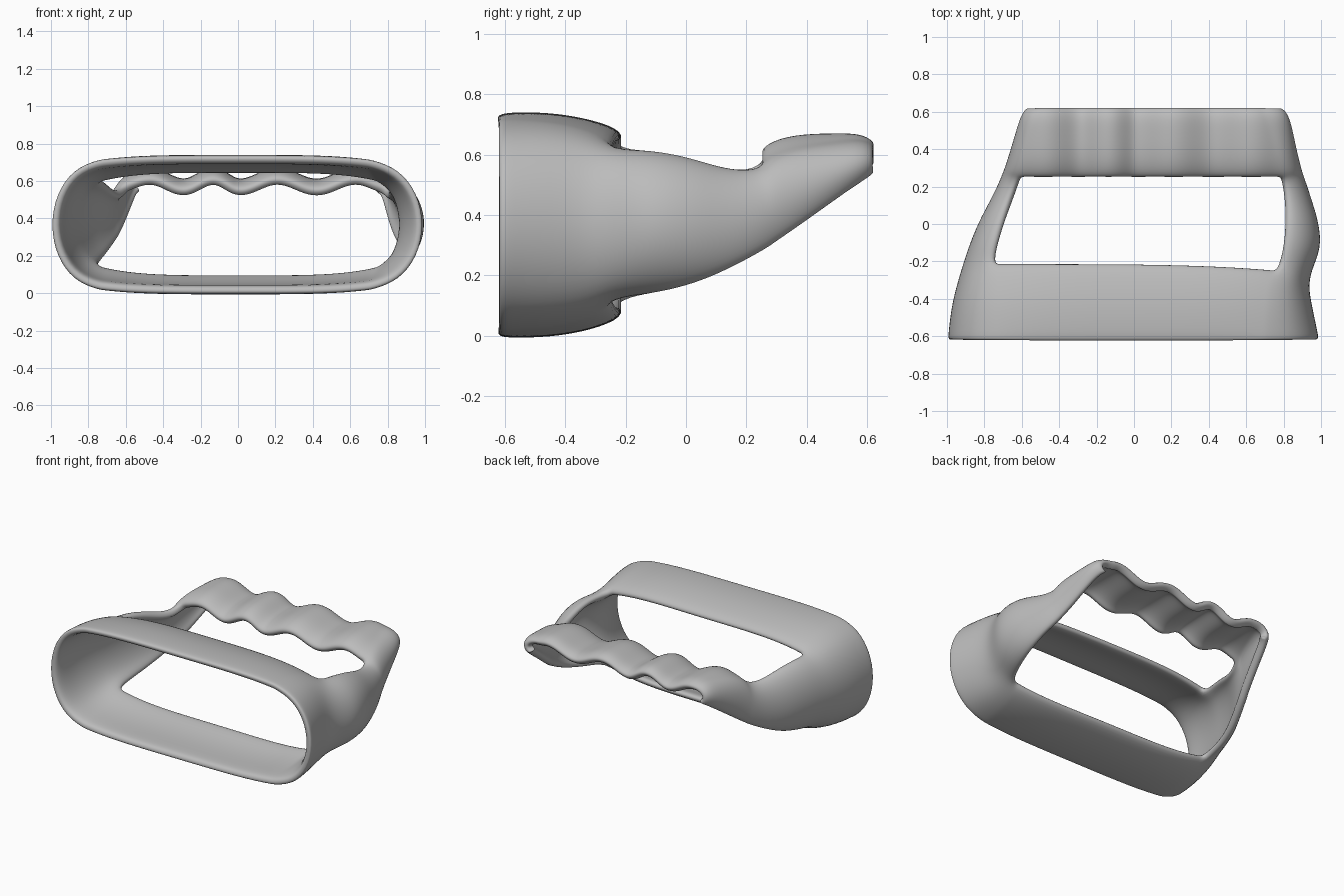
import bpy
import bmesh
from math import sin, cos, pi, radians

cube = bpy.data.objects.get("Cube")
if cube:
    bpy.data.objects.remove(cube, do_unlink=True)

# Stations from front to back:
# y, left outer x, left rim x, right outer x, right rim x, low z, high z
STATIONS = [
    (-.62, -.98, -.75, .975, .72, .045, .685),
    (-.59, -.978, -.75, .97, .72, .045, .688),
    (-.45, -.962, -.75, .938, .73, .055, .68),
    (-.32, -.928, -.75, .912, .74, .085, .65),
    (-.21, -.892, -.75, .945, .77, .135, .605),
    (-.12, -.862, -.735, .985, .8, .145, .605),
    (0, -.812, -.7, .97, .81, .168, .58),
    (.1, -.757, -.665, .937, .81, .205, .545),
    (.19, -.71, -.63, .907, .8, .25, .53),
    (.26, -.682, -.605, .882, .785, .29, .55),
    (.285, -.672, -.597, .875, .775, .308, .58),
    (.36, -.647, -.57, .855, .755, .36, .603),
    (.48, -.612, -.53, .83, .73, .45, .607),
    (.56, -.588, -.505, .812, .705, .51, .607),
    (.595, -.57, -.49, .79, .69, .535, .595),
    (.61, -.55, -.48, .765, .67, .545, .575),
]
RING_END, GRIP_START, LAST = 4, 9, len(STATIONS) - 1
SIDE, SPAN = 6, 36

# Finger waves along the grip: x, height
WAVES = [(-.64, 0), (-.47, .04), (-.29, -.02), (-.13, .04), (.01, -.02),
         (.21, .04), (.42, -.02), (.63, .04), (.81, -.01)]


def wave(x):
    """Cosine blend between the wave heights."""
    for (a, za), (b, zb) in zip(WAVES, WAVES[1:]):
        if x <= b:
            k = (1 - cos(pi * (x - a) / (b - a))) / 2
            return za + (zb - za) * k
    return 0


def side_point(st, t, right, row):
    """Rounded side wall, t runs from the lower edge to the upper edge."""
    y, low, high = st[0], st[5], st[6]
    outer, rim = st[3:5] if right else st[1:3]
    fade = min(max((y + .21) / .4, 0), 1)
    curl = radians(90 - 40 * fade)
    a = -curl + t * (pi / 2 + curl)
    h = (sin(a) + sin(curl)) / (1 + sin(curl))
    if row >= GRIP_START:
        high += wave(rim)
    if row == RING_END and right:
        y -= .04 * sin(a) ** 2
    if row == LAST:
        y -= .01 * cos(a)
    return rim + (outer - rim) * cos(a), y, low + (high - low) * h


def span_point(st, s, top, row):
    """Plate or grip running between the two sides."""
    y, left, right = st[0], st[2], st[4]
    x = left + (right - left) * s
    if row >= GRIP_START:
        return x, y, st[6] + wave(x)
    crown = (.02 + .03 * row / RING_END) * (1 - (2 * s - 1) ** 4)
    if row == RING_END:
        y -= .04 * s ** 4
    return x, y, st[6] + crown if top else st[5] - crown


def loop_point(row, i):
    """Walk once around a station: left side, top, right side, bottom."""
    st = STATIONS[row]
    if i <= SIDE:
        return side_point(st, i / SIDE, False, row)
    i -= SIDE
    if i < SPAN:
        return span_point(st, i / SPAN, True, row)
    i -= SPAN
    if i <= SIDE:
        return side_point(st, 1 - i / SIDE, True, row)
    return span_point(st, 1 - (i - SIDE) / SPAN, False, row)


def has_face(row, i):
    if SIDE <= i < SIDE + SPAN:
        return row < RING_END or row >= GRIP_START
    if i >= 2 * SIDE + SPAN:
        return row < RING_END
    return True


def wall_weight(row, i):
    """Thin at the front rim, thickest at the waist of the left wall."""
    if row == 0:
        return .4
    waist = SIDE + SPAN < i < 2 * SIDE + SPAN and 2 <= row <= RING_END
    return 1 if waist else .65


# Shell surface: front ring, two arms and the grip in one skin
bm = bmesh.new()
verts = {}
count = 2 * (SIDE + SPAN)


def vert(row, i):
    key = (row, i % count)
    if key not in verts:
        verts[key] = bm.verts.new(loop_point(*key))
    return verts[key]


for row in range(LAST):
    for i in range(count):
        if has_face(row, i):
            bm.faces.new((vert(row, i), vert(row, i + 1),
                          vert(row + 1, i + 1), vert(row + 1, i)))
bm.verts.index_update()
weights = {v.index: wall_weight(*key) for key, v in verts.items()}
mesh = bpy.data.meshes.new("guard_handle")
bm.to_mesh(mesh)
bm.free()

# Single grey material
grey = bpy.data.materials.new("grey")
grey.use_nodes = True
colour = (.5, .5, .5, 1)
grey.diffuse_color = colour
grey.node_tree.nodes["Principled BSDF"].inputs["Base Color"].default_value = colour
mesh.materials.append(grey)

handle = bpy.data.objects.new("guard_handle", mesh)
bpy.context.collection.objects.link(handle)
group = handle.vertex_groups.new(name="wall")
for index, weight in weights.items():
    group.add([index], weight, 'REPLACE')

# Push out to the outer skin, then thicken inward and round the edges
skin = handle.modifiers.new("skin", 'DISPLACE')
skin.strength = .025
skin.mid_level = 0
wall = handle.modifiers.new("wall", 'SOLIDIFY')
wall.thickness = .08
wall.offset = -1
wall.vertex_group = group.name
soft = handle.modifiers.new("soft", 'SUBSURF')
soft.levels = soft.render_levels = 2

bpy.context.view_layer.objects.active = handle
handle.select_set(True)
bpy.ops.object.shade_smooth()
